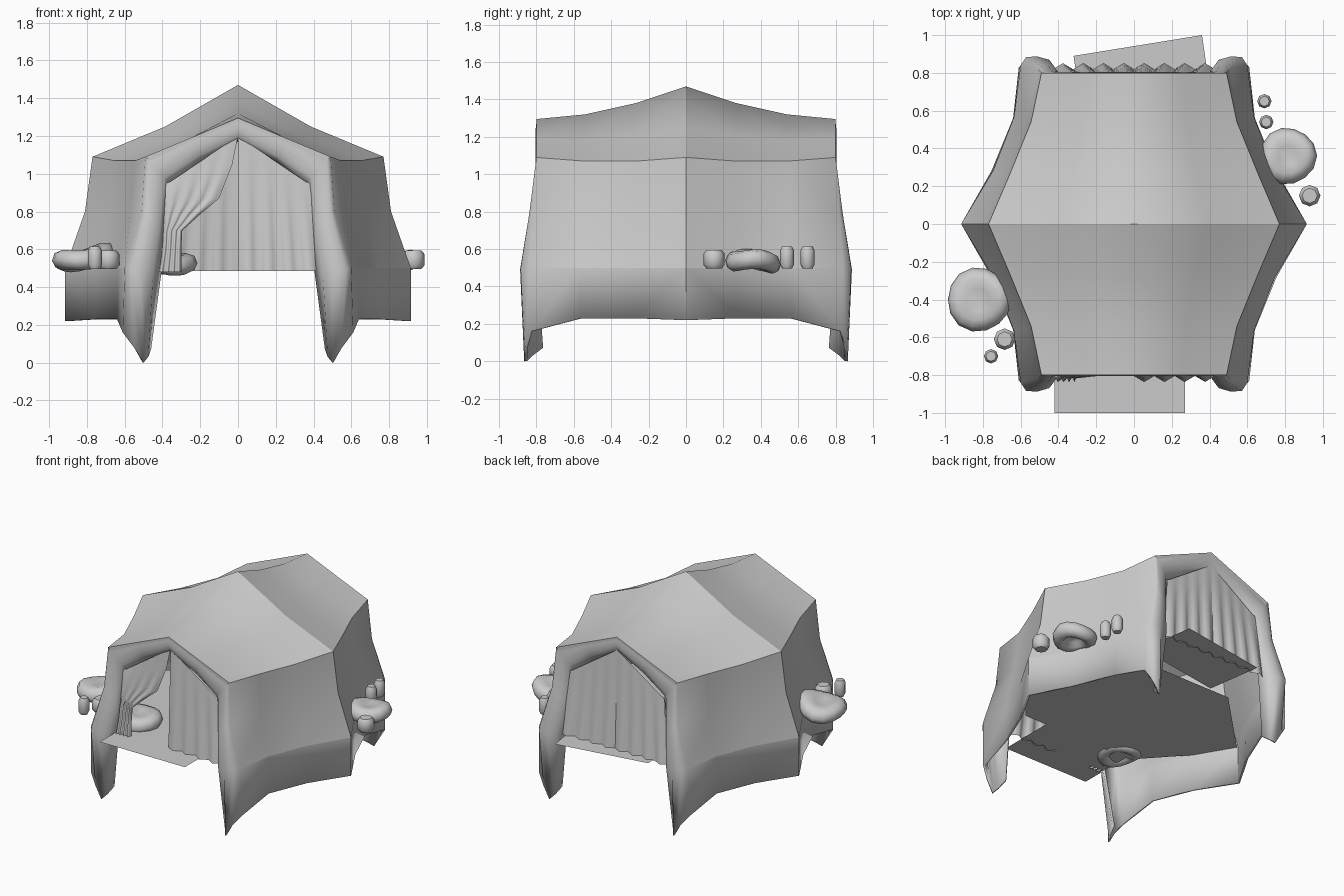
import bpy, bmesh, math
from mathutils import Vector, Matrix

if "Cube" in bpy.data.objects:
    bpy.data.objects.remove(bpy.data.objects["Cube"])


def finish(bm, name, angle=30, recalc=True):
    if recalc:
        bmesh.ops.recalc_face_normals(bm, faces=bm.faces)
    me = bpy.data.meshes.new(name)
    bm.to_mesh(me)
    bm.free()
    ob = bpy.data.objects.new(name, me)
    bpy.context.collection.objects.link(ob)
    bpy.ops.object.select_all(action='DESELECT')
    ob.select_set(True)
    bpy.context.view_layer.objects.active = ob
    bpy.ops.object.shade_smooth_by_angle(angle=math.radians(angle))
    return ob


def add_grid(bm, rows):
    vs = [[bm.verts.new(p) for p in r] for r in rows]
    for a, b in zip(vs, vs[1:]):
        for i in range(len(a) - 1):
            bm.faces.new((a[i], a[i + 1], b[i + 1], b[i]))


# canvas: cross-sections (x, z) from ridge to skirt hem, from the middle to the front
stations = [
    (0.00, [(0, 1.47), (.385, 1.25), (.77, 1.09), (.81, .80), (.915, .50), (.915, .22)]),
    (0.27, [(0, 1.38), (.33, 1.20), (.655, 1.07), (.68, .80), (.745, .50), (.755, .23)]),
    (0.54, [(0, 1.32), (.275, 1.18), (.545, 1.07), (.57, .80), (.635, .50), (.64, .23)]),
    (0.80, [(0, 1.295), (.25, 1.19), (.49, 1.09), (.51, .80), (.60, .50), (.61, .16)]),
]
front_shift = [0, 0, 0, .02, .04, .03]
rows = []
for y, prof in stations:
    k = y / .8
    rows.append([Vector((x, -y - s * k, z)) for (x, z), s in zip(prof, front_shift)])

# rolled border around the door opening, bulging outwards between its two edges
inner = [Vector(p) for p in ((0, -.765, 1.17), (.2, -.765, 1.065), (.36, -.765, .95),
                             (.385, -.775, .72), (.405, -.80, .48), (.46, -.77, .07))]
bulge = [.01, .01, .01, .03, .055, .04]
outer = rows[-1]


def border(t, extra, tip):
    row = [a.lerp(c, t) - Vector((0, d + extra, 0)) for a, c, d in zip(outer, inner, bulge)]
    row[-1] = Vector(tip)
    return row


rows += [border(.15, -.005, (.55, -.86, .08)), border(.45, .01, (.5, -.865, 0)),
         border(.78, .005, (.475, -.83, .03)), inner]

bm = bmesh.new()
for sx in (1, -1):
    for sy in (1, -1):
        add_grid(bm, [[(p.x * sx, p.y * sy, p.z) for p in r] for r in rows])
bmesh.ops.remove_doubles(bm, verts=bm.verts, dist=.0005)
bmesh.ops.recalc_face_normals(bm, faces=bm.faces)
bm.faces.ensure_lookup_table()
if bm.faces[0].normal.z < 0:
    bmesh.ops.reverse_faces(bm, faces=bm.faces)
tent = finish(bm, "tent_canvas", 75, recalc=False)
# creases: skirt line, shoulder line, middle rib and the roof's front and back edges
vs = tent.data.vertices
for e in tent.data.edges:
    pair = [vs[i].co for i in e.vertices]
    skirt = all(abs(p.z - .5) < .002 and abs(p.y) < .85 for p in pair)
    shoulder = all(1.06 < p.z < 1.1 and abs(p.x) > .48 for p in pair)
    rib = all(abs(p.y) < .001 for p in pair)
    eave = all(abs(abs(p.y) - .8) < .001 and p.z > 1.05 for p in pair)
    if skirt or shoulder or rib or eave:
        e.use_edge_sharp = True
sol = tent.modifiers.new("cloth", 'SOLIDIFY')
sol.thickness = .016
sol.offset = -1


def arch(x):
    return 1.2 - .25 * min(abs(x) / .37, 1)


# pleated curtains; key rows run from the arch down to the floor
def curtain(name, sx, sy, tied=False, n=16, y0=.78):
    bm = bmesh.new()
    grid = []
    for j in range(7):
        t = j / 6
        row = []
        for i in range(n + 1):
            u = i / n
            top = Vector((.38 * u, arch(.38 * u)))
            if tied:
                keys = [top, Vector((.03 + .355 * u, 1.05 - .13 * u)),
                        Vector((.10 + .285 * u, .87)), Vector((.20 + .19 * u, .785)),
                        Vector((.295 + .10 * u, .70)), Vector((.30 + .10 * u, .60)),
                        Vector((.30 + .12 * u, .48))]
                p = keys[j]
            else:
                p = top.lerp(Vector((.43 * u, .485)), t)
            fold = (-1, 0, 1, 0)[i % 4] * .016 * t
            row.append((p.x * sx, (y0 + .04 * t + fold) * sy, p.y))
        grid.append(row)
    add_grid(bm, grid)
    return finish(bm, name, 180)


curtain("front_curtain_closed", 1, -1)
curtain("front_curtain_tied", -1, -1, tied=True)
curtain("back_curtain_right", 1, 1, y0=.795)
curtain("back_curtain_left", -1, 1, y0=.795)


# floor and door mats
def sheet(name, pts, z):
    bm = bmesh.new()
    f = bm.faces.new([bm.verts.new((x, y, z)) for x, y in pts])
    f.normal_update()
    if f.normal.z < 0:
        f.normal_flip()
    return finish(bm, name, recalc=False)


half = [(.45, -.58), (.73, -.27), (.89, 0), (.42, .47)]
sheet("floor", half + [(-x, y) for x, y in reversed(half)], .488)
sheet("front_mat", [(-.42, -1), (.27, -1), (.27, -.55), (-.42, -.55)], .492)
sheet("back_mat", [(-.32, .89), (-.26, .48), (.42, .59), (.36, 1.0)], .492)


# lathe used for the cushions and jars
def lathe(name, prof, sides, loc, wobble=0, tilt=(0, 0), angle=40):
    bm = bmesh.new()
    grid = []
    for r, z in prof:
        ring = []
        for i in range(sides + 1):
            a = math.tau * i / sides
            k = 1 + wobble * .3 * math.cos(3 * a)
            ring.append((r * k * math.cos(a), r * k * math.sin(a),
                         z + wobble * r * math.sin(2 * a + 1)))
        grid.append(ring)
    add_grid(bm, grid)
    bmesh.ops.remove_doubles(bm, verts=bm.verts, dist=.0005)
    rot = Matrix.Rotation(tilt[0], 4, 'X') @ Matrix.Rotation(tilt[1], 4, 'Y')
    bmesh.ops.transform(bm, matrix=Matrix.Translation(loc) @ rot, verts=bm.verts)
    return finish(bm, name, angle)


# cushions with a dimpled top and hollow underside
cushion = [(0, .025), (.35, .04), (.65, .05), (.88, .038), (1, 0), (.93, -.035),
           (.72, -.055), (.5, -.045), (.38, -.01), (0, .005)]
for name, loc, r, tilt in (("cushion_right", (.815, .36, .54), .15, (-.06, 0)),
                           ("cushion_left", (-.82, -.40, .555), .17, (0, -.18)),
                           ("cushion_inside", (-.38, -.60, .53), .16, (0, .1))):
    lathe(name, [(a * r, z) for a, z in cushion], 14, loc, .1, tilt, 60)

# small jars beside the cushions
for i, (x, y, r, h) in enumerate(((.69, .65, .038, .12), (.70, .54, .038, .12),
                                  (.93, .15, .057, .10), (-.685, -.61, .057, .10),
                                  (-.757, -.70, .038, .12))):
    lathe(f"jar_{i + 1}", [(0, 0), (.7 * r, 0), (r, .2 * h), (r, .8 * h), (.7 * r, h), (0, h)],
          8, (x, y, .495), angle=50)
